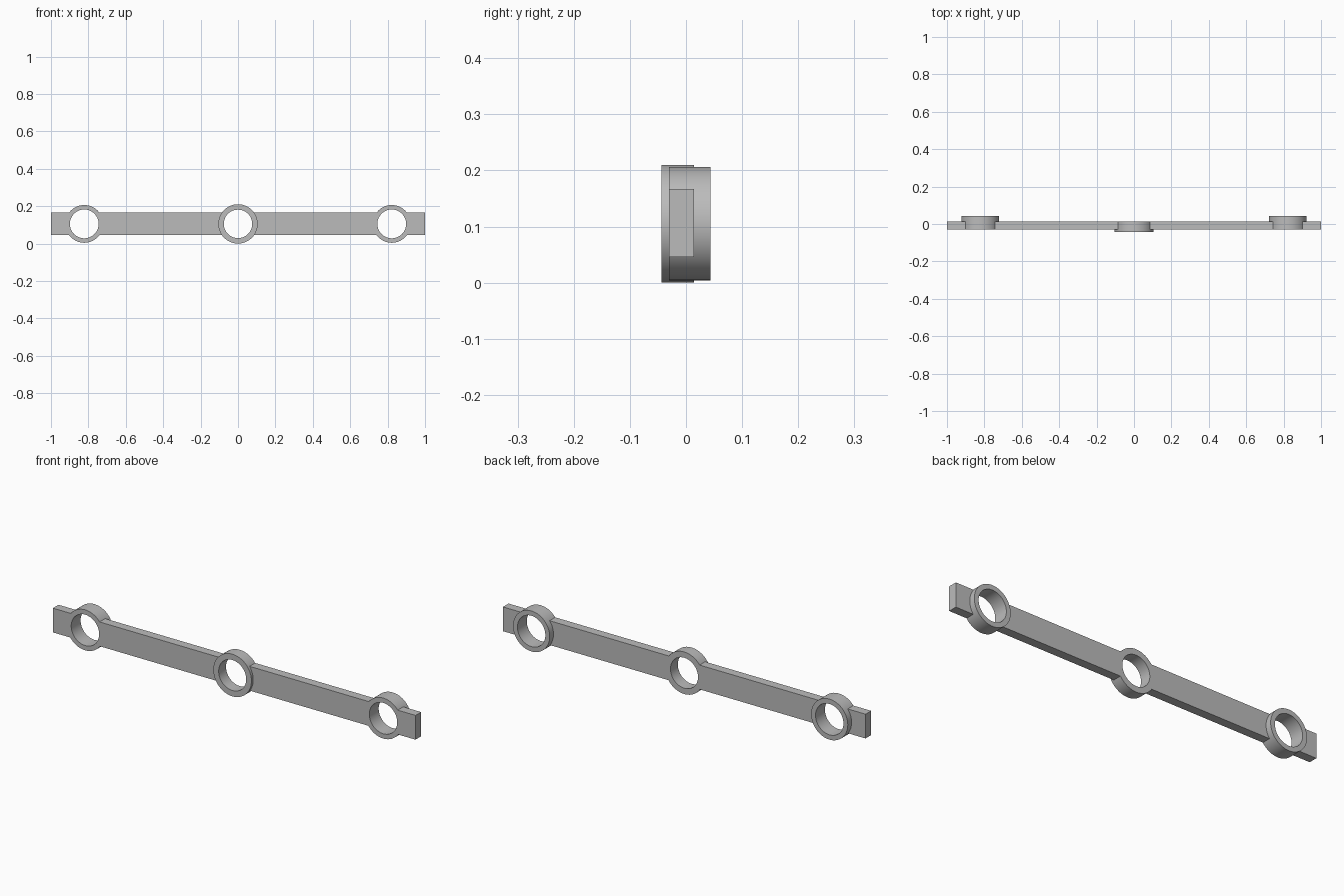
import bpy
import bmesh
from math import cos, sin, pi, radians

if "Cube" in bpy.data.objects:
    bpy.data.objects.remove(bpy.data.objects["Cube"])

SIDES = 64
AXIS_Z = 0.105
BAR_FRONT, BAR_BACK = -0.03, 0.014

grey = bpy.data.materials.new("plain grey")
grey.use_nodes = True
colour = (0.5, 0.5, 0.5, 1)
grey.diffuse_color = colour
grey.node_tree.nodes["Principled BSDF"].inputs["Base Color"].default_value = colour


def make_object(name, bm):
    bmesh.ops.recalc_face_normals(bm, faces=bm.faces)
    mesh = bpy.data.meshes.new(name)
    bm.to_mesh(mesh)
    bm.free()
    mesh.materials.append(grey)
    obj = bpy.data.objects.new(name, mesh)
    bpy.context.collection.objects.link(obj)
    return obj


def lathe(name, x, profile):
    """Revolve a closed (radius, y) profile about a front-to-back axis."""
    bm = bmesh.new()
    loops = []
    for i in range(SIDES):
        a = 2 * pi * i / SIDES
        loops.append([bm.verts.new((x + r * cos(a), y, AXIS_Z + r * sin(a)))
                      for r, y in profile])
    n = len(profile)
    for i in range(SIDES):
        p, q = loops[i], loops[(i + 1) % SIDES]
        for j in range(n):
            k = (j + 1) % n
            bm.faces.new((p[j], p[k], q[k], q[j]))
    return make_object(name, bm)


def ring(name, x, outer, inner, front, back):
    obj = lathe(name, x, [(outer, front), (outer, back), (inner, back), (inner, front)])
    bpy.ops.object.select_all(action="DESELECT")
    obj.select_set(True)
    bpy.context.view_layer.objects.active = obj
    bpy.ops.object.shade_smooth_by_angle(angle=radians(30))
    return obj


def plug(x, radius):
    """Solid cutter that clears the bar where a ring sits."""
    bm = bmesh.new()
    ends = [[bm.verts.new((x + radius * cos(2 * pi * i / SIDES), y,
                           AXIS_Z + radius * sin(2 * pi * i / SIDES)))
             for i in range(SIDES)] for y in (-0.1, 0.1)]
    for end in ends:
        bm.faces.new(end)
    for i in range(SIDES):
        j = (i + 1) % SIDES
        bm.faces.new((ends[0][i], ends[0][j], ends[1][j], ends[1][i]))
    obj = make_object("bar_cutter", bm)
    obj.hide_render = True
    return obj


# Flat bar
bm = bmesh.new()
bmesh.ops.create_cube(bm, size=1)
for v in bm.verts:
    v.co.x *= 2
    v.co.y = BAR_FRONT if v.co.y < 0 else BAR_BACK
    v.co.z = 0.046 if v.co.z < 0 else 0.167
bar = make_object("bar", bm)

# Rings: the middle one stands out at the front, the end ones at the back
specs = [("middle_ring", 0, 0.105, 0.076, -0.044, BAR_BACK),
         ("left_ring", 0.822, 0.101, 0.077, BAR_FRONT, 0.044),
         ("right_ring", -0.822, 0.101, 0.077, BAR_FRONT, 0.044)]
cutters = []
for name, x, outer, inner, front, back in specs:
    ring(name, x, outer, inner, front, back)
    cutter = plug(x, outer)
    cutters.append(cutter)
    mod = bar.modifiers.new("clear " + name, "BOOLEAN")
    mod.operation = "DIFFERENCE"
    mod.solver = "EXACT"
    mod.object = cutter

# Bake the cuts and drop the cutters
bpy.ops.object.select_all(action="DESELECT")
bar.select_set(True)
bpy.context.view_layer.objects.active = bar
for mod in list(bar.modifiers):
    bpy.ops.object.modifier_apply(modifier=mod.name)
for cutter in cutters:
    bpy.data.objects.remove(cutter)
